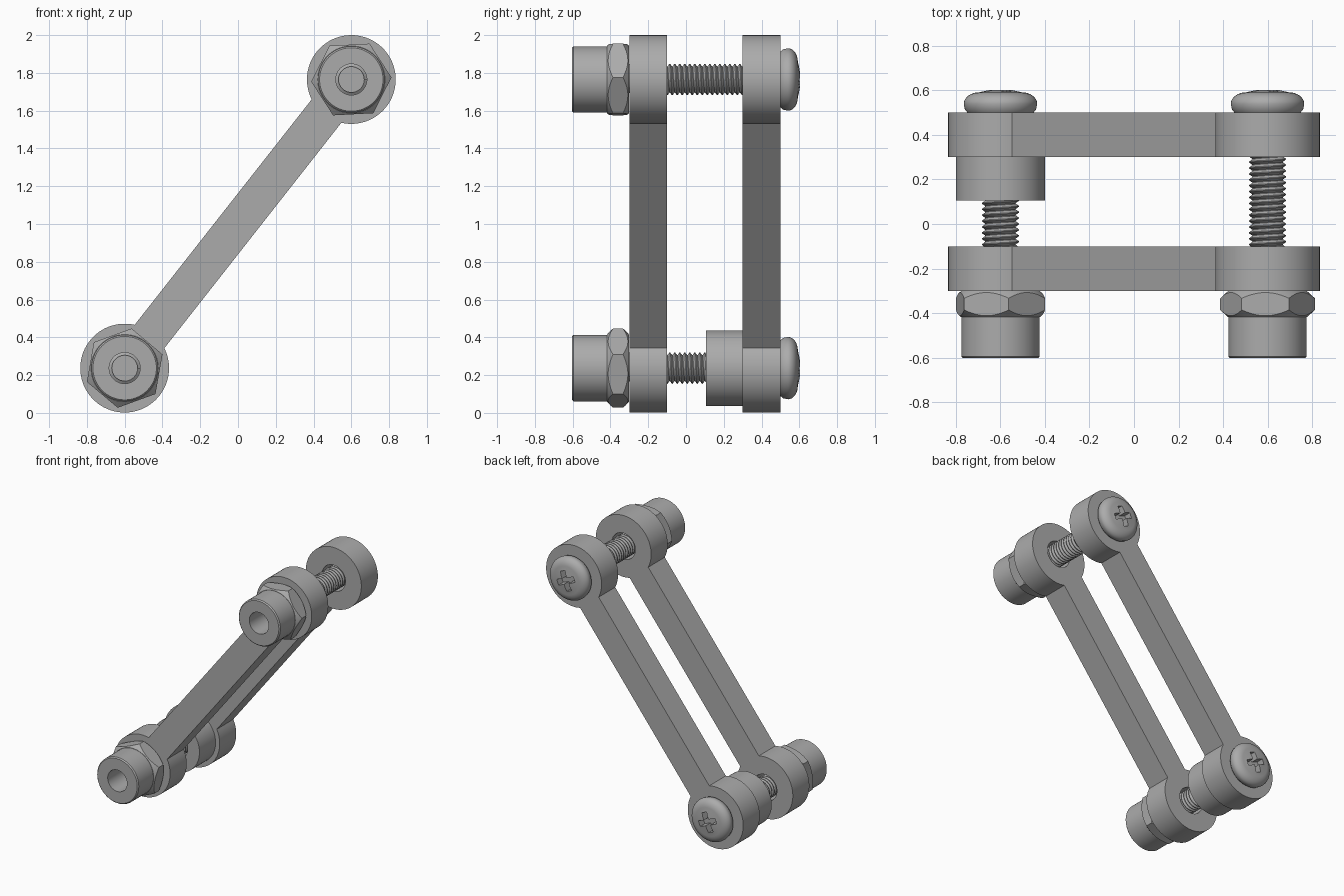
import bpy, bmesh, math
from mathutils import Matrix

cube = bpy.data.objects.get("Cube")
if cube:
    bpy.data.objects.remove(cube, do_unlink=True)

GREY = (0.41, 0.41, 0.41, 1)
steel = bpy.data.materials.new("steel_grey")
steel.use_nodes = True
steel.diffuse_color = GREY
steel.node_tree.nodes["Principled BSDF"].inputs["Base Color"].default_value = GREY

LOW, HIGH = (-0.6, 0.237), (0.6, 1.765)   # the two pin axes in x, z
SEG = 64


def make(name, bm, at=(0, 0)):
    bmesh.ops.remove_doubles(bm, verts=bm.verts, dist=1e-5)
    bmesh.ops.recalc_face_normals(bm, faces=bm.faces)
    mesh = bpy.data.meshes.new(name)
    bm.to_mesh(mesh)
    bm.free()
    mesh.materials.append(steel)
    ob = bpy.data.objects.new(name, mesh)
    ob.location = (at[0], 0, at[1])
    bpy.context.collection.objects.link(ob)
    return ob


def activate(ob):
    bpy.ops.object.select_all(action='DESELECT')
    ob.select_set(True)
    bpy.context.view_layer.objects.active = ob


def smooth(ob):
    activate(ob)
    bpy.ops.object.shade_smooth_by_angle(angle=math.radians(30))
    return ob


def lathe(name, profile, at=(0, 0), closed=True):
    """Spin (radius, y) points round the y axis."""
    bm = bmesh.new()
    vs = [bm.verts.new((r, y, 0)) for r, y in profile]
    pairs = list(zip(vs, vs[1:] + vs[:1])) if closed else list(zip(vs, vs[1:]))
    es = [bm.edges.new(p) for p in pairs]
    bmesh.ops.spin(bm, geom=vs + es, cent=(0, 0, 0), axis=(0, 1, 0),
                   angle=math.tau, steps=SEG, use_merge=True)
    return make(name, bm, at)


def tube(name, r_in, r_out, y0, y1, at):
    return lathe(name, [(r_in, y0), (r_out, y0), (r_out, y1), (r_in, y1)], at)


def prism(name, outline, y0, y1, at=(0, 0)):
    bm = bmesh.new()
    face = bm.faces.new([bm.verts.new((x, y0, z)) for x, z in outline])
    new = bmesh.ops.extrude_face_region(bm, geom=[face])["geom"]
    moved = [v for v in new if isinstance(v, bmesh.types.BMVert)]
    bmesh.ops.translate(bm, verts=moved, vec=(0, y1 - y0, 0))
    return make(name, bm, at)


def cut(ob, tool, operation='DIFFERENCE'):
    activate(ob)
    mod = ob.modifiers.new("cut", 'BOOLEAN')
    mod.operation, mod.object, mod.solver = operation, tool, 'EXACT'
    bpy.ops.object.modifier_apply(modifier=mod.name)
    bpy.data.objects.remove(tool, do_unlink=True)


def rod_hole(ob, at, r, y0, y1):
    cut(ob, lathe("hole_cutter", [(0, y0), (r, y0), (r, y1), (0, y1)], at, False))


# Link bars: straight arm joining two round eyes, with a hole in each
def link(name, y0, y1):
    r, half = 0.235, math.asin(0.1 / 0.235)
    heading = math.atan2(HIGH[1] - LOW[1], HIGH[0] - LOW[0])
    outline = []
    for (x, z), facing in ((LOW, heading), (HIGH, heading + math.pi)):
        for i in range(SEG + 1):
            a = facing + half + (math.tau - 2 * half) * i / SEG
            outline.append((x + r * math.cos(a), z + r * math.sin(a)))
    bar = prism(name, outline, y0, y1)
    for at in (LOW, HIGH):
        rod_hole(bar, at, 0.1, y0 - 0.1, y1 + 0.1)
    smooth(bar)


link("front_link", -0.30, -0.10)
link("back_link", 0.30, 0.50)


# Hex nut with both corners rounds chamfered
def nut(name, at, turn):
    y0, y1, r = -0.418, -0.302, 0.213
    corners = [(r * math.cos(turn + i * math.pi / 3), r * math.sin(turn + i * math.pi / 3))
               for i in range(6)]
    ob = prism(name, corners, y0, y1, at)
    chamfer = lathe("chamfer_cutter", [(0, y0), (0.178, y0), (0.222, y0 + 0.04),
                    (0.222, y1 - 0.04), (0.178, y1), (0, y1)], at, False)
    cut(ob, chamfer, 'INTERSECT')
    rod_hole(ob, at, 0.082, y0 - 0.1, y1 + 0.1)
    smooth(ob)


# Pan head with a cross recess
def head(name, at):
    dome = [(0.165 - 0.07 * (1 - math.cos(a)), 0.54 + 0.052 * math.sin(a))
            for a in (math.pi / 2 * i / 8 for i in range(9))]
    ob = lathe(name, [(0, 0.5), (0.148, 0.5), (0.16, 0.515)] + dome
               + [(0.05, 0.602), (0, 0.604)], at, False)
    for turn in (22, 112):
        bm = bmesh.new()
        bmesh.ops.create_cube(bm, size=1, matrix=Matrix.Rotation(math.radians(turn), 4, 'Y')
                              @ Matrix.Diagonal((0.15, 0.14, 0.042, 1)))
        bmesh.ops.translate(bm, verts=bm.verts, vec=(0, 0.612, 0))
        cut(ob, make("slot_cutter", bm, at))
    smooth(ob)


# Threaded rod: one tooth wound into a helix over a plain core
def rod(name, at):
    pitch, start, turns = 0.0265, -0.41, 34
    bm = bmesh.new()
    vs = [bm.verts.new((r, 0, pitch * t))
          for r, t in ((0.068, 0), (0.083, 0.4), (0.083, 0.55), (0.068, 0.95), (0.068, 1))]
    for a, b in zip(vs, vs[1:]):
        bm.edges.new((a, b))
    ob = make(name + "_thread", bm, at)
    ob.location.y = start
    ob.rotation_euler.x = -math.pi / 2
    mod = ob.modifiers.new("helix", 'SCREW')
    mod.axis, mod.screw_offset, mod.iterations = 'Z', pitch, turns
    mod.steps = mod.render_steps = 32
    mod.use_merge_vertices = True
    mod.use_normal_calculate = True
    mod.use_smooth_shade = False
    activate(ob)
    bpy.ops.object.modifier_apply(modifier=mod.name)
    smooth(ob)
    smooth(lathe(name + "_core", [(0, start), (0.0685, start), (0.0685, 0.51), (0, 0.51)],
                 at, False))


for place, at, turn in (("lower", LOW, 20), ("upper", HIGH, 3)):
    nut(place + "_nut", at, math.radians(turn))
    head(place + "_screw_head", at)
    rod(place + "_screw", at)
    # Sleeve on the front of the nut, with eased outer edges
    smooth(lathe(place + "_end_sleeve", [(0.082, -0.603), (0.168, -0.603), (0.176, -0.595),
                 (0.176, -0.418), (0.082, -0.418)], at))

# Spacer behind the lower eye of the back link
smooth(tube("lower_spacer", 0.1, 0.2, 0.105, 0.30, LOW))
